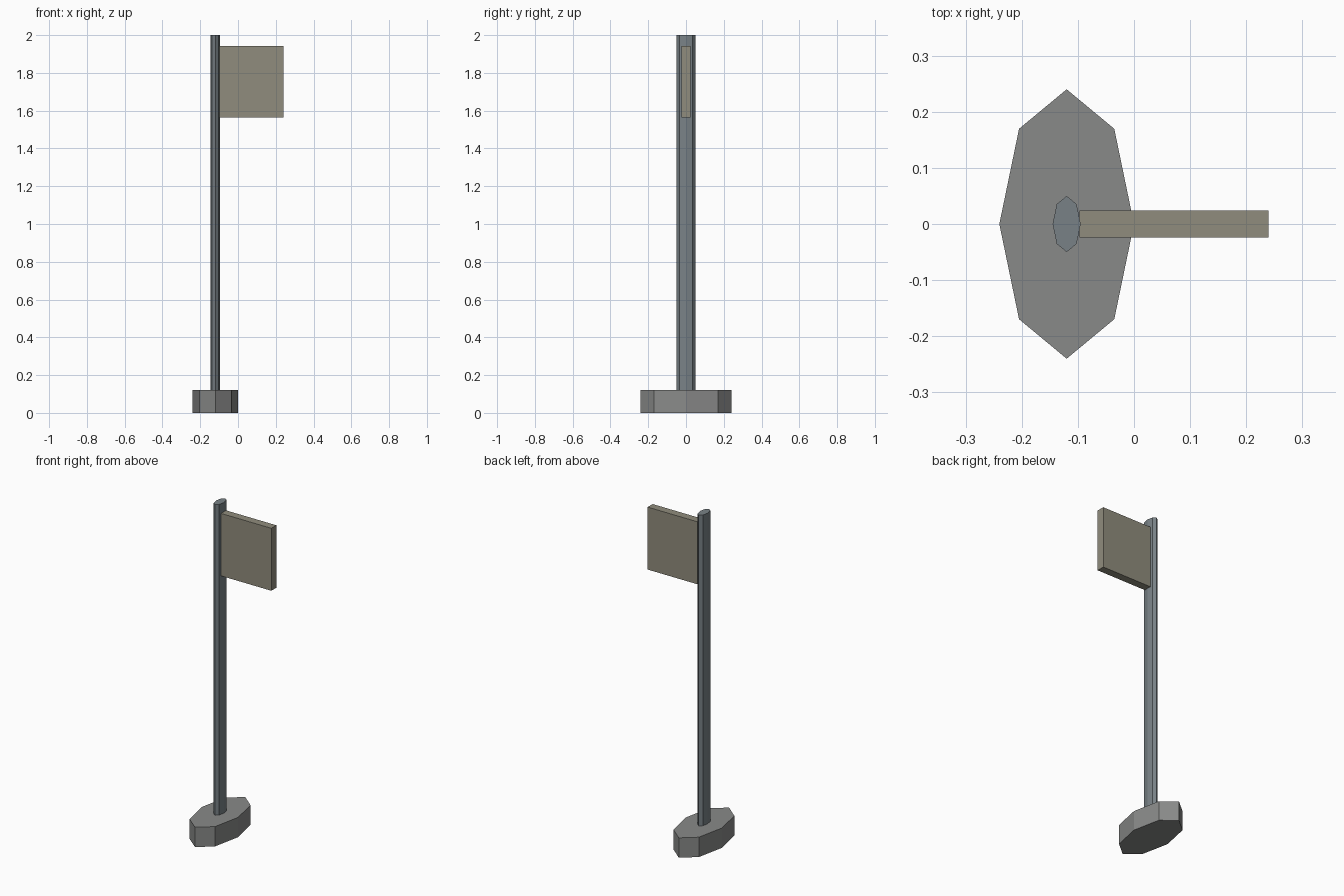
import bpy

if "Cube" in bpy.data.objects:
    bpy.data.objects.remove(bpy.data.objects["Cube"])

POLE_X = -0.12


def paint(obj, name, rgb):
    mat = bpy.data.materials.new(name)
    mat.diffuse_color = (*rgb, 1)
    mat.use_nodes = True
    mat.node_tree.nodes["Principled BSDF"].inputs["Base Color"].default_value = mat.diffuse_color
    obj.data.materials.append(mat)


def oval_prism(name, rx, ry, z0, z1):
    """Eight-sided prism, stretched along y, with corners on both axes."""
    bpy.ops.mesh.primitive_cylinder_add(vertices=8, radius=1, depth=1,
                                        location=(POLE_X, 0, (z0 + z1) / 2))
    obj = bpy.context.object
    obj.name = name
    obj.scale = (rx, ry, z1 - z0)
    bpy.ops.object.transform_apply(location=False, rotation=False, scale=True)
    return obj


# Foot
base = oval_prism("base", 0.12, 0.24, 0, 0.12)
paint(base, "base_grey", (0.25, 0.255, 0.25))

# Upright, seated slightly into the foot
pole = oval_prism("pole", 0.025, 0.05, 0.11, 2.0)
paint(pole, "pole_steel", (0.19, 0.222, 0.24))

# Sign panel hanging off the right side of the pole
x0, x1, z0, z1 = -0.097, 0.24, 1.565, 1.943
bpy.ops.mesh.primitive_cube_add(size=1, location=((x0 + x1) / 2, 0, (z0 + z1) / 2))
panel = bpy.context.object
panel.name = "sign_panel"
panel.scale = (x1 - x0, 0.048, z1 - z0)
bpy.ops.object.transform_apply(location=False, rotation=False, scale=True)
paint(panel, "panel_tan", (0.28, 0.265, 0.205))
